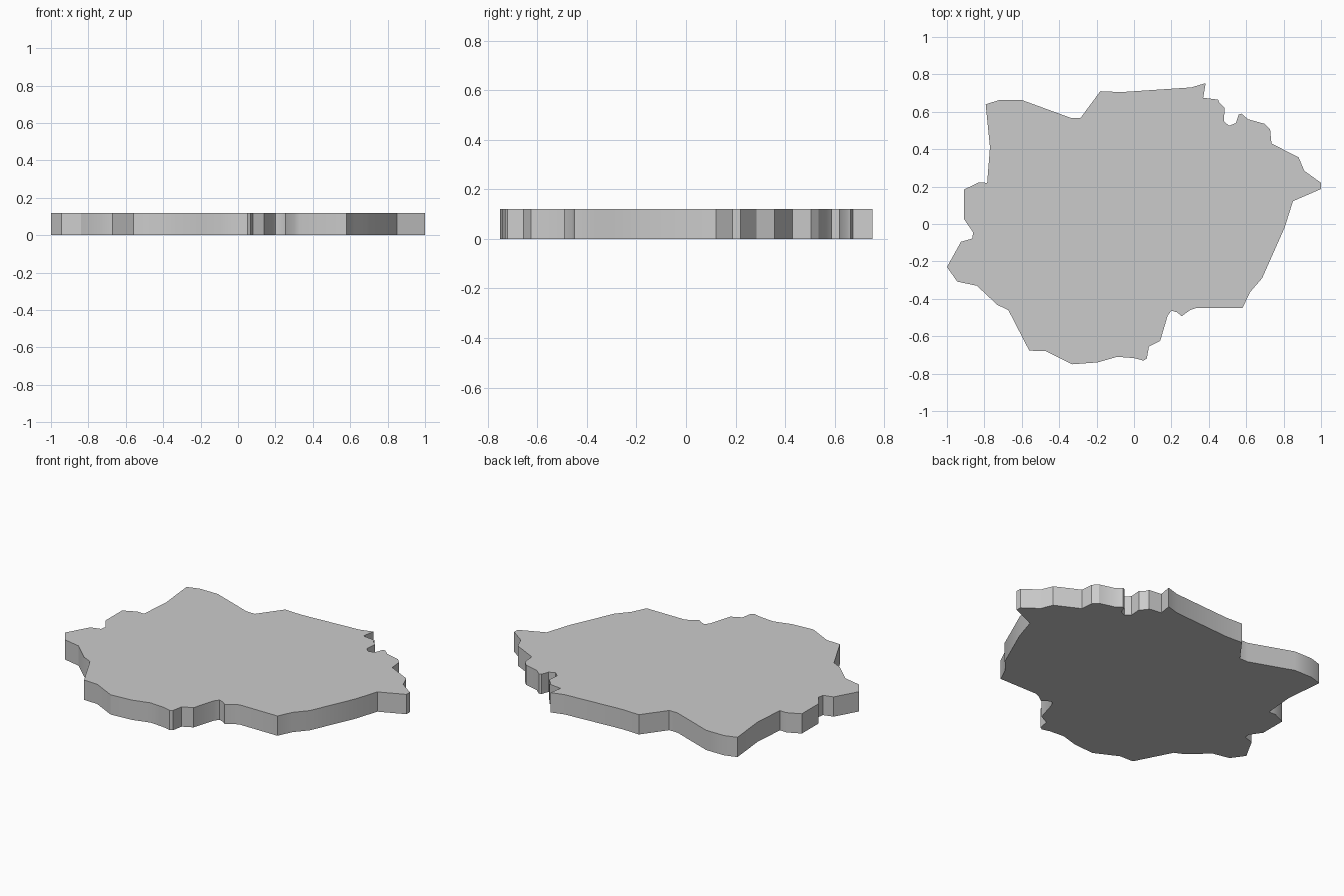
import bpy, bmesh
from math import radians

HEIGHT = 0.12

# Irregular outline of the slab, clockwise seen from above
OUTLINE = [
    # back edge
    (-.793, .64), (-.72, .663), (-.6, .663), (-.34, .568), (-.285, .568),
    (-.18, .71), (-.07, .705), (.305, .73), (.383, .753),
    # back right notches
    (.37, .675), (.45, .665), (.455, .65), (.485, .62), (.48, .55),
    (.508, .525), (.545, .54), (.56, .585), (.575, .59), (.61, .56),
    (.7, .535), (.728, .505), (.735, .43),
    # right point and flank
    (.88, .357), (.91, .285), (1, .22), (1, .187), (.85, .122),
    (.805, -.02), (.685, -.29), (.62, -.365), (.58, -.45),
    # front right notch
    (.33, -.45), (.3, -.46), (.255, -.493), (.23, -.472), (.2, -.463),
    (.18, -.49), (.14, -.625), (.08, -.655), (.068, -.72), (.05, -.73),
    # front edge
    (0, -.717), (-.09, -.71), (-.195, -.74), (-.33, -.75), (-.47, -.68),
    (-.56, -.677), (-.672, -.46), (-.73, -.433), (-.84, -.33),
    # left edge
    (-.945, -.308), (-1, -.23), (-.925, -.095), (-.865, -.078),
    (-.86, -.045), (-.908, .025), (-.908, .185), (-.83, .222),
    (-.785, .22), (-.77, .41),
]

# Slab: one flat face extruded upward
bm = bmesh.new()
base = bm.faces.new([bm.verts.new((x, y, 0)) for x, y in OUTLINE])
top = bmesh.ops.extrude_face_region(bm, geom=[base], use_keep_orig=True)
bmesh.ops.translate(bm, vec=(0, 0, HEIGHT),
                    verts=[g for g in top["geom"] if isinstance(g, bmesh.types.BMVert)])
bmesh.ops.recalc_face_normals(bm, faces=bm.faces)
mesh = bpy.data.meshes.new("region_slab")
bm.to_mesh(mesh)
bm.free()

slab = bpy.data.objects.new("region_slab", mesh)
bpy.context.collection.objects.link(slab)

# Soft shading around gentle bends, crisp rims
bpy.context.view_layer.objects.active = slab
slab.select_set(True)
bpy.ops.object.shade_smooth_by_angle(angle=radians(30))
